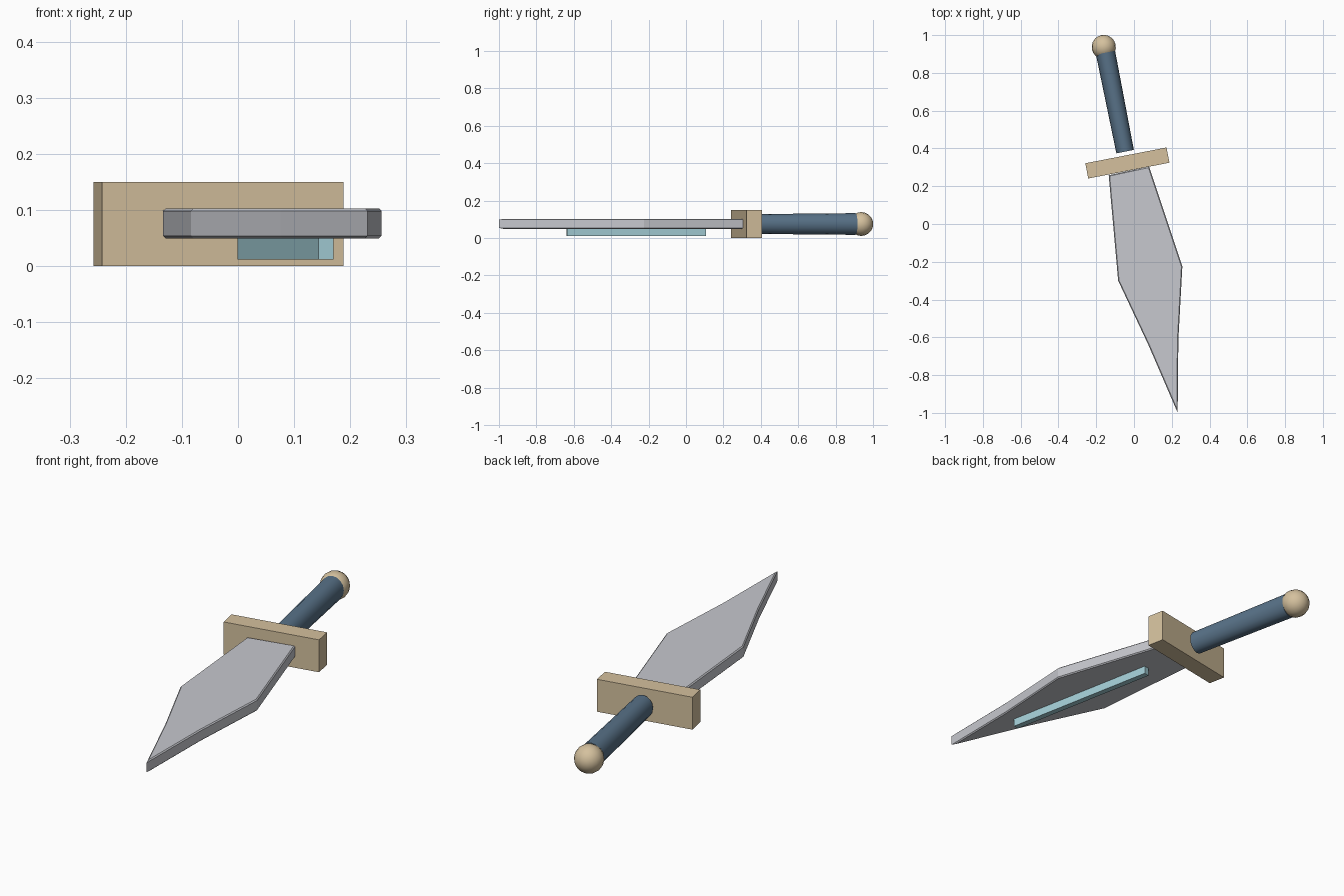
import bpy, bmesh, math
from mathutils import Matrix, Vector

if "Cube" in bpy.data.objects:
    bpy.data.objects.remove(bpy.data.objects["Cube"])

TILT = math.radians(11)      # the sword lies turned about z
MID_Z = 0.075


def material(name, rgb):
    m = bpy.data.materials.new(name)
    m.diffuse_color = (*rgb, 1)
    m.use_nodes = True
    m.node_tree.nodes["Principled BSDF"].inputs["Base Color"].default_value = m.diffuse_color
    return m


steel = material("steel grey", (0.57, 0.58, 0.62))
tan = material("tan", (0.66, 0.53, 0.34))
navy = material("slate blue", (0.098, 0.168, 0.246))
aqua = material("pale aqua", (0.37, 0.62, 0.68))


def finish(name, bm, mat, smooth=False):
    bmesh.ops.recalc_face_normals(bm, faces=bm.faces)
    mesh = bpy.data.meshes.new(name)
    bm.to_mesh(mesh)
    bm.free()
    mesh.materials.append(mat)
    ob = bpy.data.objects.new(name, mesh)
    bpy.context.collection.objects.link(ob)
    if smooth:
        bpy.ops.object.select_all(action='DESELECT')
        ob.select_set(True)
        bpy.context.view_layer.objects.active = ob
        bpy.ops.object.shade_smooth_by_angle(angle=math.radians(50))
    return ob


def box(name, centre, size, mat):
    bm = bmesh.new()
    bmesh.ops.create_cube(bm, size=1, matrix=Matrix.Translation(centre)
                          @ Matrix.Rotation(TILT, 4, 'Z')
                          @ Matrix.Diagonal((*size, 1)))
    return finish(name, bm, mat)


# Crossguard and the long rib under the blade
box("guard", (-0.035, 0.323, MID_Z), (0.438, 0.082, 0.15), tan)
box("blade_rib", (0.0845, -0.267, 0.0335), (0.0275, 0.755, 0.043), aqua)

# Blade: outline extruded upward with a small bevel on its rims
outline = [(-0.134, 0.258), (0.08, 0.304), (0.256, -0.225), (0.235, -0.61),
           (0.231, -0.999), (0.076, -0.64), (-0.084, -0.30)]
bm = bmesh.new()
base = bm.faces.new([bm.verts.new((x, y, 0.049)) for x, y in outline])
top = bmesh.ops.extrude_face_region(bm, geom=[base])["geom"]
bmesh.ops.translate(bm, vec=(0, 0, 0.054),
                    verts=[g for g in top if isinstance(g, bmesh.types.BMVert)])
rims = [e for e in bm.edges if abs(e.verts[0].co.z - e.verts[1].co.z) < 1e-4]
bmesh.ops.bevel(bm, geom=rims, offset=0.005, segments=1, affect='EDGES')
finish("blade", bm, steel)

# Grip: slightly tapered oval cylinder
start, end = Vector((-0.047, 0.383, MID_Z)), Vector((-0.151, 0.907, MID_Z))
bm = bmesh.new()
turn = (end - start).to_track_quat('Z', 'Y').to_matrix().to_4x4()
bmesh.ops.create_cone(bm, cap_ends=True, segments=16, radius1=0.053,
                      radius2=0.058, depth=(end - start).length,
                      matrix=Matrix.Translation((start + end) / 2) @ turn)
# flatten sideways, across the grip's axis
side = Vector((math.cos(TILT), math.sin(TILT), 0))
for v in bm.verts:
    v.co -= side * (v.co - start).dot(side) * 0.11
finish("grip", bm, navy, True)

# Pommel
bm = bmesh.new()
bmesh.ops.create_uvsphere(bm, u_segments=16, v_segments=10, radius=0.064,
                          matrix=Matrix.Translation((-0.16, 0.937, MID_Z)) @ turn)
finish("pommel", bm, tan, True)
